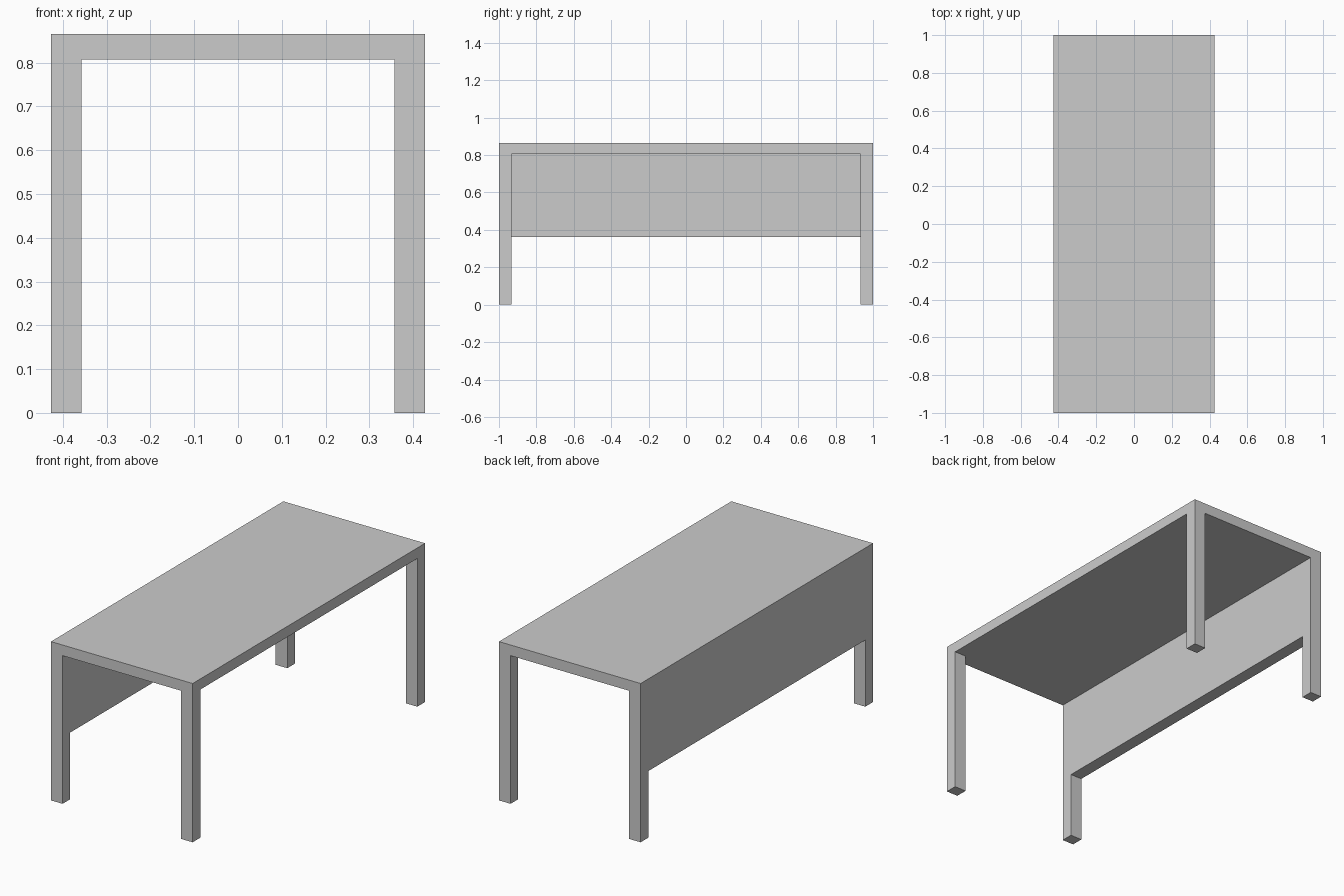
import bpy, bmesh, math

if "Cube" in bpy.data.objects:
    bpy.data.objects.remove(bpy.data.objects["Cube"])

HX, HY = 0.427, 1.0            # half width and half length
IX, IY = 0.357, 0.934          # inner faces of the legs
TOP, UNDER, PANEL = 0.865, 0.807, 0.363

bm = bmesh.new()
xs, ys = (-HX, -IX, IX, HX), (-HY, -IY, IY, HY)


def extrude_down(cells, depth):
    """Extrude the chosen grid cells down and return the new lower cells."""
    res = bmesh.ops.extrude_face_region(bm, geom=cells)["geom"]
    verts = [g for g in res if isinstance(g, bmesh.types.BMVert)]
    bmesh.ops.translate(bm, verts=verts, vec=(0, 0, -depth))
    return [g for g in res if isinstance(g, bmesh.types.BMFace)]


# Tabletop: 3 x 3 cells split along the leg lines, extruded to a slab
grid = [[bm.verts.new((x, y, TOP)) for y in ys] for x in xs]
cells = [bm.faces.new((grid[i][j], grid[i + 1][j], grid[i + 1][j + 1], grid[i][j + 1]))
         for i in range(3) for j in range(3)]
slab = extrude_down(cells, TOP - UNDER)

# Left modesty panel with all four upper legs
upper = [f for f in slab if f.calc_center_median().x < -IX
         or (f.calc_center_median().x > IX and abs(f.calc_center_median().y) > IY)]
lower = extrude_down(upper, UNDER - PANEL)

# Lower legs
corners = [f for f in lower if abs(f.calc_center_median().y) > IY]
extrude_down(corners, PANEL)

# Merge coplanar faces into clean flat sides
bmesh.ops.recalc_face_normals(bm, faces=bm.faces[:])
bmesh.ops.dissolve_limit(bm, angle_limit=math.radians(1),
                         verts=bm.verts[:], edges=bm.edges[:])
mesh = bpy.data.meshes.new("desk")
bm.to_mesh(mesh)
bm.free()
bpy.context.collection.objects.link(bpy.data.objects.new("desk", mesh))
